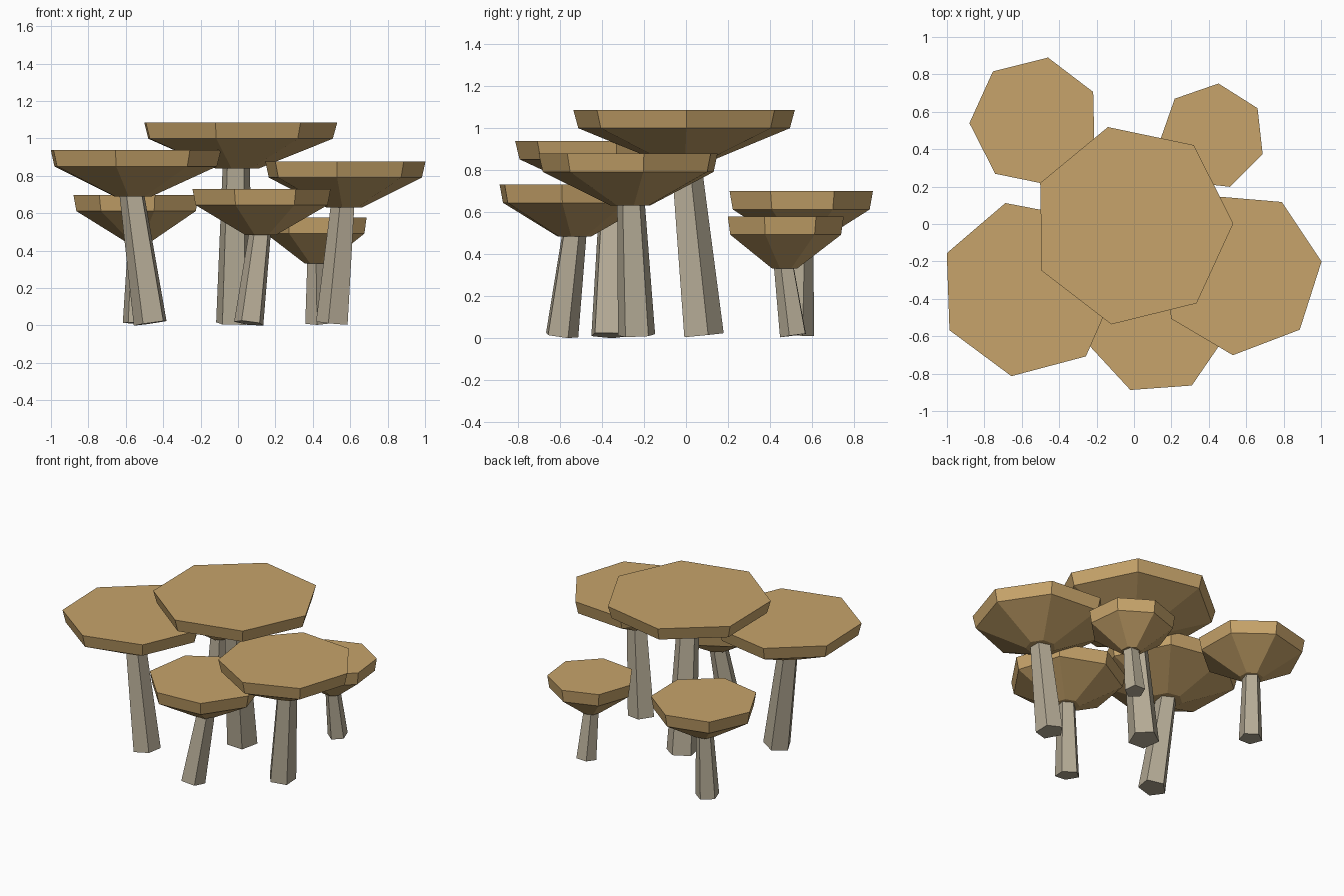
import bpy
import bmesh
import math
from mathutils import Matrix, Vector

cube = bpy.data.objects.get("Cube")
if cube:
    bpy.data.objects.remove(cube)


def make_material(name, rgb):
    mat = bpy.data.materials.new(name)
    mat.use_nodes = True
    color = (*rgb, 1)
    mat.diffuse_color = color
    node = mat.node_tree.nodes["Principled BSDF"]
    node.inputs["Base Color"].default_value = color
    node.inputs["Roughness"].default_value = 0.9
    return mat


cap_tan = make_material("cap tan", (0.57, 0.37, 0.145))
stem_grey = make_material("stem warm grey", (0.47, 0.415, 0.31))


def loft(name, sides, phase, rings, matrix, mat):
    """Closed solid from stacked regular polygons given as (radius, height)."""
    bm = bmesh.new()
    loops = []
    for radius, height in rings:
        loop = []
        for i in range(sides):
            a = math.radians(phase) + math.tau * i / sides
            loop.append(bm.verts.new((radius * math.cos(a), radius * math.sin(a), height)))
        loops.append(loop)
    for low, high in zip(loops, loops[1:]):
        for i in range(sides):
            j = (i + 1) % sides
            bm.faces.new((low[i], low[j], high[j], high[i]))
    bm.faces.new(loops[0][::-1])
    bm.faces.new(loops[-1])
    mesh = bpy.data.meshes.new(name)
    bm.to_mesh(mesh)
    bm.free()
    mesh.materials.append(mat)
    obj = bpy.data.objects.new(name, mesh)
    obj.matrix_world = matrix
    bpy.context.collection.objects.link(obj)
    return obj


RIM = 0.087      # height of the upright cap edge
CONE = 0.16      # height of the sloping underside


def mushroom(name, center, top, radius, cap_phase, base, stem_radius, stem_phase):
    # Cap: small flat underside, sloping cone, slightly flared rim
    x, y = center
    bottom = top - RIM - CONE
    loft(name + "_cap", 7, cap_phase,
         [(radius * 0.22, 0), (radius * 0.955, CONE), (radius, CONE + RIM)],
         Matrix.Translation((x, y, bottom)), cap_tan)
    # Stem: tapered pentagon leaning from its foot to the cap
    foot = Vector((*base, 0.012))
    axis = Vector((x, y, bottom + 0.02)) - foot
    lean = Vector((0, 0, 1)).rotation_difference(axis).to_matrix().to_4x4()
    loft(name + "_stem", 5, stem_phase,
         [(stem_radius, 0), (stem_radius * 0.74, axis.length)],
         Matrix.Translation(foot) @ lean, stem_grey)


mushroom("center", (-0.01, -0.007), 1.085, 0.541, 1, (-0.02, 0.077), 0.103, 16)
mushroom("right_front", (-0.566, -0.347), 0.937, 0.475, 2, (-0.465, -0.367), 0.094, 27)
mushroom("left_front", (0.566, -0.262), 0.877, 0.441, 8, (0.51, -0.235), 0.093, 37)
mushroom("front", (0.12, -0.534), 0.73, 0.38, -8.7, (0.06, -0.595), 0.083, 24)
mushroom("right_back", (-0.53, 0.547), 0.698, 0.35, 27, (-0.54, 0.53), 0.08, 18)
mushroom("left_back", (0.419, 0.468), 0.578, 0.285, 32, (0.425, 0.515), 0.068, 52)
